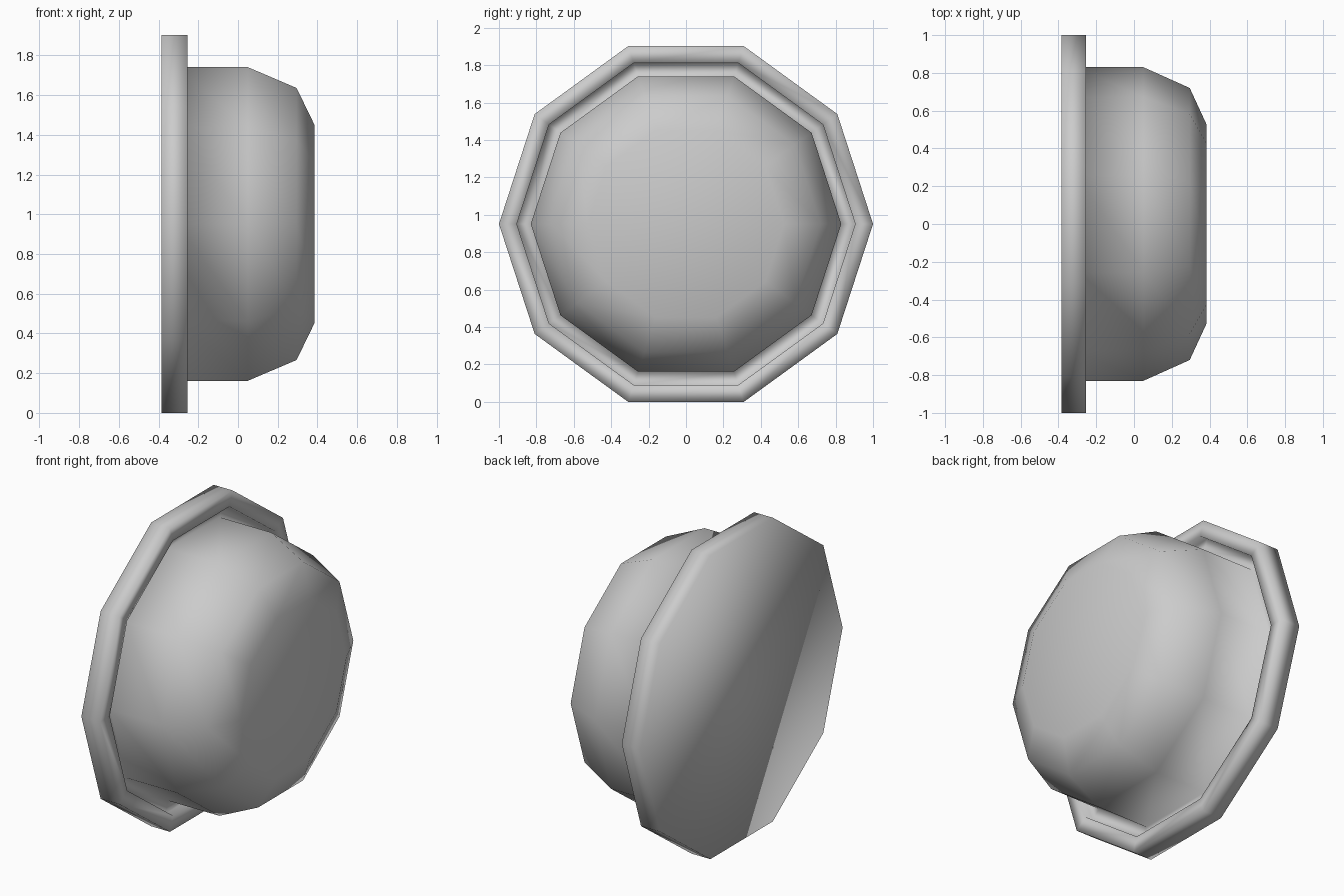
import bpy, bmesh, math

if "Cube" in bpy.data.objects:
    bpy.data.objects.remove(bpy.data.objects["Cube"])

SIDES = 10
CENTRE_Z = math.sin(math.radians(72))   # half height of the ten-sided flange


def lathe_x(name, profile):
    """Spin (x, radius) points around the x axis and cap both ends."""
    bm = bmesh.new()
    rings = []
    for x, r in profile:
        ring = []
        for i in range(SIDES):
            a = 2 * math.pi * i / SIDES
            ring.append(bm.verts.new((x, r * math.cos(a), CENTRE_Z + r * math.sin(a))))
        rings.append(ring)
    for a, b in zip(rings, rings[1:]):
        for i in range(SIDES):
            j = (i + 1) % SIDES
            bm.faces.new((a[i], a[j], b[j], b[i]))
    bm.faces.new(rings[0])
    bm.faces.new(rings[-1])
    bmesh.ops.recalc_face_normals(bm, faces=bm.faces)
    for f in bm.faces:
        f.smooth = True
    mesh = bpy.data.meshes.new(name)
    bm.to_mesh(mesh)
    bm.free()
    obj = bpy.data.objects.new(name, mesh)
    bpy.context.collection.objects.link(obj)
    return obj


# Round lamp: flat back, raised rim, recessed groove, then the domed lens
lathe_x("round_lamp", [
    (-0.385, 1.0), (-0.255, 1.0),       # rim outside
    (-0.255, 0.905), (-0.305, 0.905),   # rim front and inner wall
    (-0.305, 0.83), (0.05, 0.83),       # groove floor and dome side
    (0.295, 0.72), (0.385, 0.525),      # dome shoulder to flat front
])
